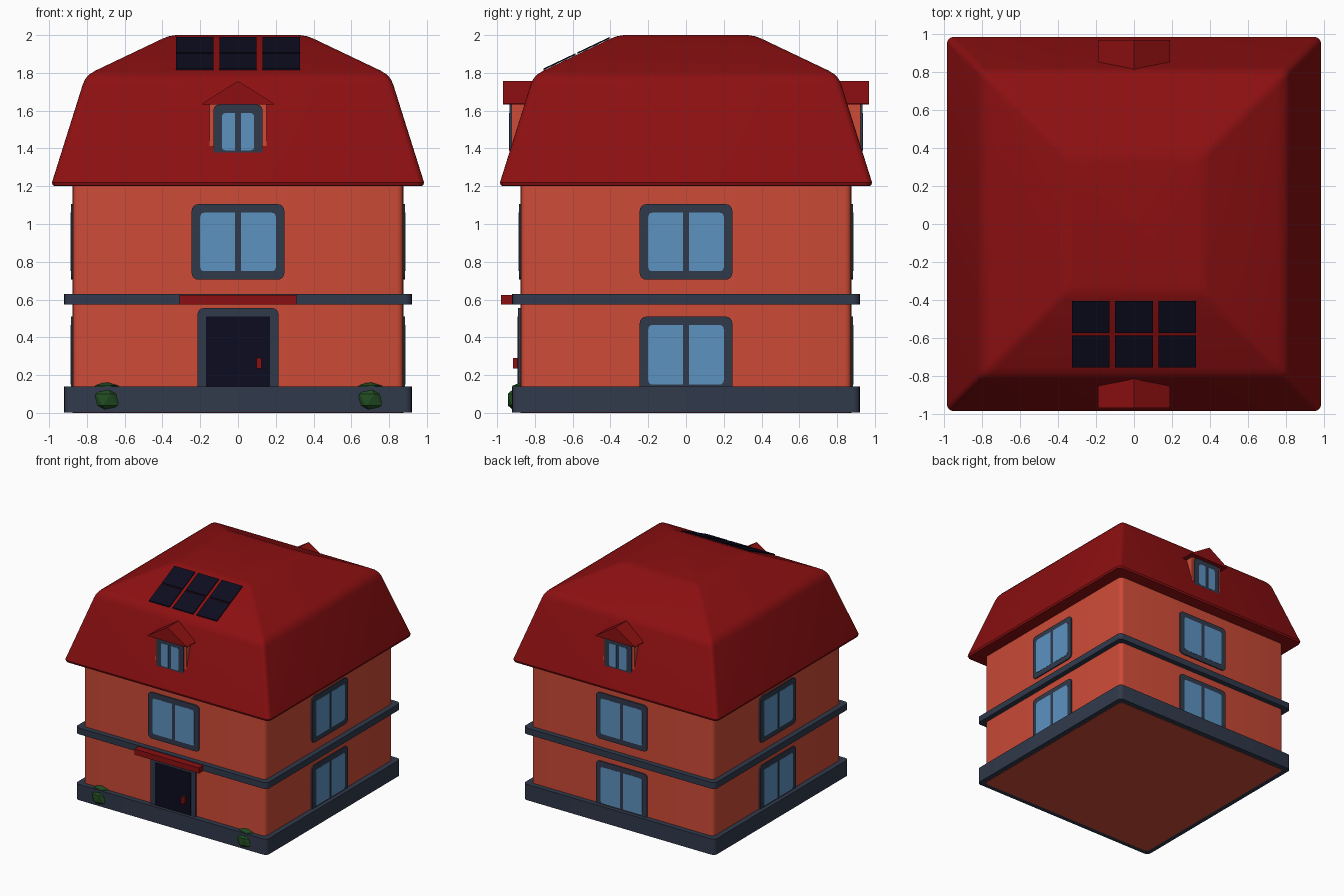
import bpy, bmesh, math
from mathutils import Matrix, Vector

if "Cube" in bpy.data.objects:
    bpy.data.objects.remove(bpy.data.objects["Cube"])


def material(name, rgb):
    m = bpy.data.materials.new(name)
    m.diffuse_color = (*rgb, 1)
    m.use_nodes = True
    m.node_tree.nodes["Principled BSDF"].inputs["Base Color"].default_value = m.diffuse_color
    return m


WALL = material("terracotta", (0.61, 0.070, 0.038))
ROOF = material("deep red", (0.263, 0.0048, 0.0056))
TRIM = material("slate", (0.030, 0.041, 0.070))
GLASS = material("sky blue", (0.107, 0.287, 0.527))
DARK = material("midnight", (0.004, 0.0037, 0.0144))
LEAF = material("leaf green", (0.0152, 0.0704, 0.0152))


def finish(name, bm, mat, smooth=True):
    bmesh.ops.recalc_face_normals(bm, faces=bm.faces)
    me = bpy.data.meshes.new(name)
    bm.to_mesh(me)
    bm.free()
    me.materials.append(mat)
    ob = bpy.data.objects.new(name, me)
    bpy.context.collection.objects.link(ob)
    if smooth:
        bpy.context.view_layer.objects.active = ob
        bpy.ops.object.select_all(action='DESELECT')
        ob.select_set(True)
        bpy.ops.object.shade_smooth_by_angle(angle=math.radians(32))
    return ob


def outline(x0, x1, y0, y1, radii, seg=4):
    """Rounded rectangle; radii run from lower left, counter-clockwise."""
    pts = []
    corners = [(x0, y0, 1, 1), (x1, y0, -1, 1), (x1, y1, -1, -1), (x0, y1, 1, -1)]
    for i, ((x, y, sx, sy), r) in enumerate(zip(corners, radii)):
        if r == 0:
            pts.append((x, y))
            continue
        for k in range(seg + 1):
            a = math.pi + (i + k / seg) * math.pi / 2
            pts.append((x + sx * r + r * math.cos(a), y + sy * r + r * math.sin(a)))
    return pts


def loft(name, rings, mat, smooth=True):
    """Closed skin over a stack of rings with equal point counts."""
    bm = bmesh.new()
    loops = [[bm.verts.new(p) for p in ring] for ring in rings]
    n = len(loops[0])
    for a, b in zip(loops, loops[1:]):
        for i in range(n):
            bm.faces.new((a[i], a[(i + 1) % n], b[(i + 1) % n], b[i]))
    bm.faces.new(loops[0])
    bm.faces.new(loops[-1])
    return finish(name, bm, mat, smooth)


def slab(name, levels, mat, r=0.035):
    """Rounded square block from (half size, z) levels."""
    return loft(name, [[(x, y, z) for x, y in outline(-h, h, -h, h, [r] * 4)]
                       for h, z in levels], mat)


def plate(name, pts, inner, outer, mat, side=0):
    """Upright x-z outline spanning two distances from the centre, on one side."""
    rot = Matrix.Rotation(side * math.pi / 2, 4, 'Z')
    return loft(name, [[rot @ Vector((x, -d, z)) for x, z in pts]
                       for d in (inner, outer)], mat)


def window(name, side, dist, half_w, z0, z1, r=0.035):
    plate(name + "_frame", outline(-half_w, half_w, z0, z1, [r] * 4),
          dist - 0.025, dist, TRIM, side)
    b, g, q = 0.045, 0.015, r * 0.6
    w = half_w - b
    plate(name + "_left_pane", outline(-w, -g, z0 + b, z1 - b, [q, 0, 0, q]),
          dist - 0.005, dist + 0.002, GLASS, side)
    plate(name + "_right_pane", outline(g, w, z0 + b, z1 - b, [0, q, q, 0]),
          dist - 0.005, dist + 0.002, GLASS, side)


# Main masses
slab("walls", [(0.875, 0.0), (0.875, 1.22)], WALL)
slab("plinth", [(0.92, 0.003), (0.92, 0.14)], TRIM)
slab("floor_band", [(0.92, 0.575), (0.92, 0.63)], TRIM)
slab("roof", [(0.965, 1.2), (0.98, 1.204), (0.985, 1.22), (0.823, 1.735), (0.81, 1.766),
              (0.79, 1.79), (0.755, 1.812), (0.40, 1.981), (0.37, 1.993), (0.33, 2.0)],
     ROOF, 0.035)

# Windows on every side; the front ground floor has the door instead
SIDES = ["front", "right", "back", "left"]
for s, label in enumerate(SIDES):
    window(label + "_upper_window", s, 0.885, 0.245, 0.705, 1.105)
    if label != "front":
        window(label + "_lower_window", s, 0.885, 0.245, 0.105, 0.51)

# Dormers front and back
for s in (0, 2):
    n = SIDES[s] + "_dormer"
    plate(n + "_body", outline(-0.15, 0.15, 1.34, 1.64, [0] * 4), 0.78, 0.924, WALL, s)
    plate(n + "_roof", [(-0.19, 1.633), (0.19, 1.633), (0.19, 1.638), (0, 1.757),
                        (-0.19, 1.638)], 0.76, 0.97, ROOF, s)
    window(n + "_window", s, 0.935, 0.13, 1.345, 1.632, 0.03)

# Door, handle and canopy
plate("door_frame", outline(-0.215, 0.215, 0.1, 0.555, [0, 0, 0.035, 0.035]), 0.86, 0.89, TRIM)
plate("door", outline(-0.17, 0.17, 0.1, 0.51, [0] * 4), 0.88, 0.893, DARK)
plate("door_handle", outline(0.097, 0.125, 0.235, 0.29, [0] * 4), 0.88, 0.917, ROOF)
plate("door_canopy", outline(-0.31, 0.31, 0.575, 0.624, [0] * 4), 0.87, 0.98, ROOF)

# Solar panels lying on the upper front slope
SLOPE = (1.981 - 1.812) / (0.755 - 0.40)
for col, x in enumerate((-0.228, 0.0, 0.228)):
    for row, (y0, y1) in enumerate(((-0.755, -0.586), (-0.575, -0.405))):
        rings = []
        for lift in (0.002, 0.011):
            rings.append([(px, py, 1.812 + (py + 0.755) * SLOPE + lift)
                          for px, py in outline(x - 0.099, x + 0.099, y0, y1, [0] * 4)])
        loft(f"solar_panel_{col}_{row}", rings, DARK, False)

# Low-poly shrubs poking out of the plinth
for label, x in (("left", -0.695), ("right", 0.7)):
    for part, y, z, size in (("shrub", -0.9, 0.07, (0.08, 0.05, 0.07)),
                             ("shrub_crown", -0.86, 0.125, (0.085, 0.07, 0.042))):
        bm = bmesh.new()
        bmesh.ops.create_icosphere(bm, subdivisions=1, radius=1)
        bmesh.ops.scale(bm, vec=size, verts=bm.verts)
        bmesh.ops.translate(bm, vec=(x, y, z), verts=bm.verts)
        finish(f"{label}_{part}", bm, LEAF, False)
